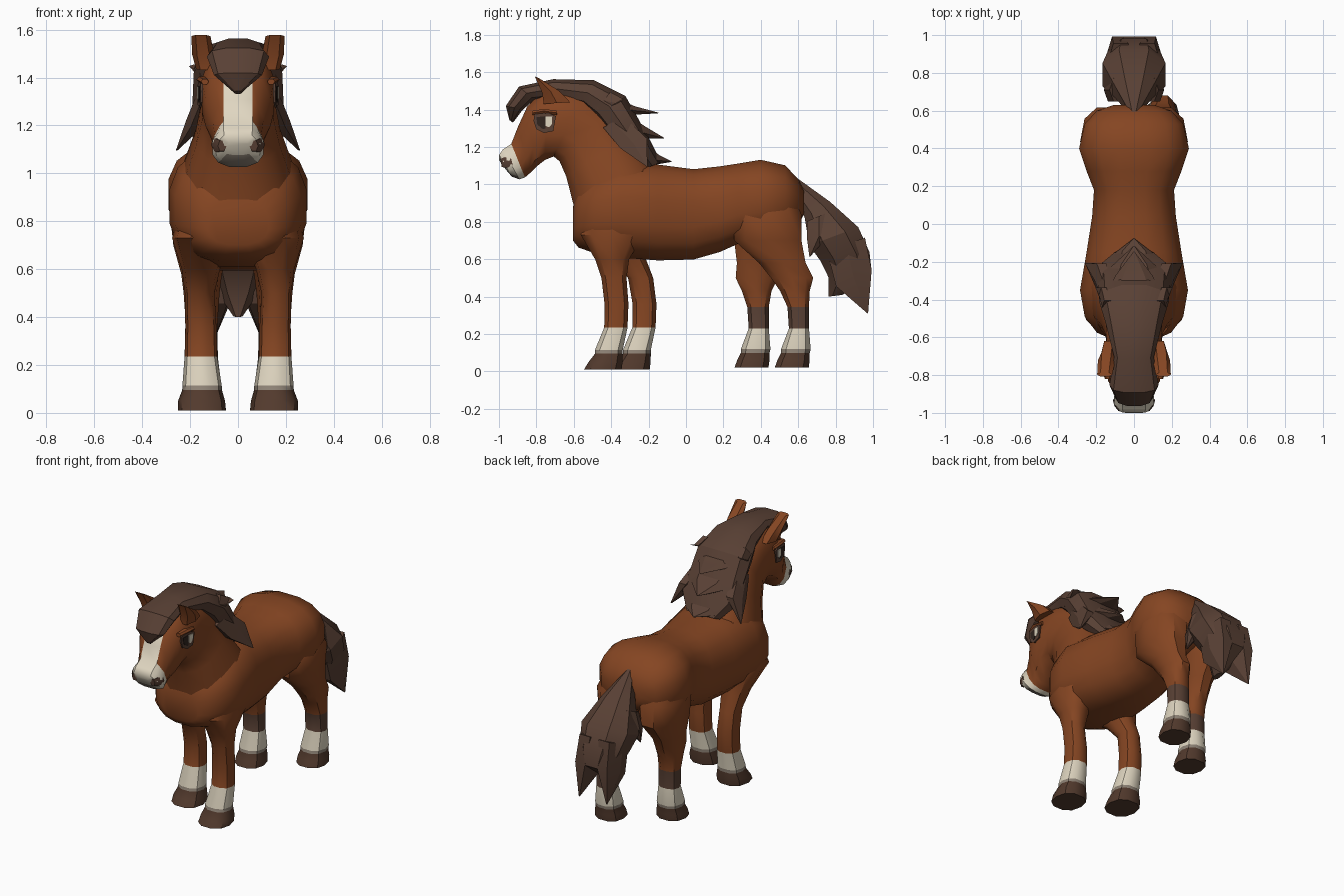
import bpy, bmesh, math
from mathutils import Vector


def material(name, rgb):
    m = bpy.data.materials.new(name)
    m.diffuse_color = (*rgb, 1)
    return m


COAT, HAIR, HOOF, WHITE, GREY, DARK = range(6)
MATS = [material("chestnut coat", (0.235, 0.06, 0.016)),
        material("dark brown hair", (0.1, 0.052, 0.035)),
        material("hoof brown", (0.085, 0.042, 0.026)),
        material("cream white", (0.74, 0.67, 0.53)),
        material("warm grey", (0.27, 0.225, 0.18)),
        material("eye dark", (0.03, 0.018, 0.013))]


def spow(v, p):
    return math.copysign(abs(v) ** p, v)


def finish(name, bm, angle):
    bmesh.ops.recalc_face_normals(bm, faces=bm.faces)
    me = bpy.data.meshes.new(name)
    bm.to_mesh(me)
    bm.free()
    for m in MATS:
        me.materials.append(m)
    ob = bpy.data.objects.new(name, me)
    bpy.context.collection.objects.link(ob)
    bpy.ops.object.select_all(action='DESELECT')
    ob.select_set(True)
    bpy.context.view_layer.objects.active = ob
    bpy.ops.object.shade_smooth_by_angle(angle=math.radians(angle))
    return ob


def loft(name, rings, mat=COAT, n=12, power=0.85, angle=38, rule=None, strip=None):
    """Skin rings (y, z of one edge, y, z of the other edge, half width, centre x).
    strip = (first ring, half width) sets the width of the face along the top."""
    bm = bmesh.new()
    loops = []
    for i, (ay, az, by, bz, w, x) in enumerate(rings):
        c = Vector((x, (ay + by) / 2, (az + bz) / 2))
        h = Vector((0, (by - ay) / 2, (bz - az) / 2))
        loop = []
        for k in range(n):
            t = 2 * math.pi * (k + 0.5) / n
            p = c + h * spow(math.cos(t), power)
            p.x += w * spow(math.sin(t), power)
            if strip and i >= strip[0] and k in (0, n - 1):
                p.x = math.copysign(min(strip[1], w * 0.62), math.sin(t))
            loop.append(bm.verts.new(p))
        loops.append(loop)
    for i in range(len(loops) - 1):
        for k in range(n):
            j = (k + 1) % n
            f = bm.faces.new((loops[i][k], loops[i][j], loops[i + 1][j], loops[i + 1][k]))
            f.material_index = rule(i, k) if rule else mat
    for loop, i in ((loops[0], 0), (loops[-1], len(loops) - 2)):
        f = bm.faces.new(loop)
        f.material_index = rule(i, 0) if rule else mat
    return finish(name, bm, angle)


def plate(name, pts, x, slope, mat, side, depth=0.009):
    """Thin polygon on the side of the head; its x follows the taper in y."""
    bm = bmesh.new()
    f = bm.faces.new([bm.verts.new((side * (x + slope * (y + 0.76)), y, z)) for y, z in pts])
    r = bmesh.ops.extrude_face_region(bm, geom=[f])
    for v in r["geom"]:
        if isinstance(v, bmesh.types.BMVert):
            v.co.x += side * depth
    for f in bm.faces:
        f.material_index = mat
    finish(name, bm, 30)


# Torso: y, belly height, back height, half width
torso = [(-0.605, 0.70, 0.88, 0.13), (-0.575, 0.66, 0.98, 0.20), (-0.49, 0.63, 1.06, 0.265),
         (-0.35, 0.605, 1.12, 0.29), (-0.15, 0.59, 1.11, 0.255), (0.04, 0.595, 1.085, 0.225),
         (0.18, 0.635, 1.10, 0.215), (0.28, 0.68, 1.115, 0.255), (0.40, 0.69, 1.135, 0.295),
         (0.53, 0.74, 1.105, 0.265), (0.60, 0.78, 1.03, 0.20), (0.63, 0.84, 0.97, 0.11)]
loft("torso", [(y, a, y, b, w, 0) for y, a, b, w in torso], n=16, power=0.78)

# Neck and head in one skin: throat edge, crest edge, half width
neck = [(-0.57, 0.74, -0.12, 1.02, 0.25, 0), (-0.61, 0.90, -0.20, 1.13, 0.23, 0),
        (-0.645, 1.04, -0.30, 1.26, 0.18, 0), (-0.68, 1.12, -0.39, 1.41, 0.155, 0),
        (-0.71, 1.145, -0.54, 1.50, 0.15, 0), (-0.755, 1.125, -0.74, 1.53, 0.155, 0),
        (-0.80, 1.09, -0.85, 1.42, 0.14, 0), (-0.83, 1.06, -0.90, 1.31, 0.11, 0),
        (-0.86, 1.035, -0.935, 1.22, 0.10, 0), (-0.89, 1.025, -0.98, 1.19, 0.11, 0),
        (-0.93, 1.04, -1.00, 1.16, 0.095, 0), (-0.96, 1.075, -1.00, 1.13, 0.06, 0)]


def face_paint(i, k):
    if i >= 8:                                   # muzzle, with grey chin
        return GREY if k in (4, 5, 6) and i >= 9 else WHITE
    return WHITE if i >= 5 and k == 11 else COAT  # blaze


loft("neck_and_head", neck, n=12, power=0.8, rule=face_paint, strip=(5, 0.06))

for side, tag in ((1, "right"), (-1, "left")):
    # Ears
    loft(tag + "_ear", [(-0.77, 1.43, -0.61, 1.44, 0.04, side * 0.135),
                        (-0.775, 1.49, -0.67, 1.50, 0.046, side * 0.145),
                        (-0.81, 1.578, -0.785, 1.568, 0.04, side * 0.155)], n=6)
    # Eyes: dark socket, pupil, cream white, coat-coloured lid
    plate(tag + "_eye", [(-0.815, 1.34), (-0.80, 1.295), (-0.76, 1.275), (-0.71, 1.285),
                         (-0.695, 1.365), (-0.74, 1.385), (-0.81, 1.375)],
          0.153, 0.12, HAIR, side)
    plate(tag + "_pupil", [(-0.80, 1.36), (-0.795, 1.32), (-0.765, 1.295), (-0.752, 1.30),
                           (-0.752, 1.365)], 0.16, 0.12, DARK, side, 0.005)
    plate(tag + "_eye_white", [(-0.752, 1.362), (-0.752, 1.315), (-0.735, 1.305),
                               (-0.718, 1.32), (-0.715, 1.362)], 0.161, 0.12, WHITE, side, 0.005)
    loft(tag + "_eyelid", [(-0.82, 1.37, -0.82, 1.395, 0.016, side * 0.138),
                           (-0.76, 1.38, -0.76, 1.405, 0.024, side * 0.15),
                           (-0.69, 1.37, -0.69, 1.395, 0.016, side * 0.15)], n=6)
    # Nostrils
    loft(tag + "_nostril", [(-0.985, 1.09, -0.992, 1.14, 0.018, side * 0.066),
                            (-0.955, 1.085, -0.97, 1.15, 0.02, side * 0.084),
                            (-0.925, 1.10, -0.935, 1.14, 0.012, side * 0.10)], HAIR, n=6)

# Legs: height, front y, back y, centre x, half width, share of the stride offset
front = [(0.01, -0.55, -0.34, 0.15, 0.1, 1), (0.05, -0.525, -0.335, 0.152, 0.098, 1),
         (0.095, -0.49, -0.335, 0.15, 0.083, 1), (0.115, -0.49, -0.335, 0.15, 0.082, 1),
         (0.235, -0.44, -0.31, 0.155, 0.068, 1), (0.36, -0.438, -0.305, 0.155, 0.065, 1),
         (0.50, -0.455, -0.315, 0.16, 0.062, 0.95), (0.60, -0.49, -0.30, 0.155, 0.08, 0.6),
         (0.73, -0.57, -0.22, 0.15, 0.125, 0), (0.92, -0.50, -0.25, 0.12, 0.10, 0)]
hind = [(0.02, 0.47, 0.66, 0.15, 0.092, 1), (0.06, 0.485, 0.665, 0.15, 0.09, 1),
        (0.1, 0.505, 0.665, 0.15, 0.078, 1), (0.12, 0.505, 0.67, 0.15, 0.08, 1),
        (0.23, 0.548, 0.66, 0.152, 0.068, 1), (0.345, 0.54, 0.66, 0.152, 0.066, 1),
        (0.43, 0.50, 0.665, 0.152, 0.07, 0.95), (0.50, 0.45, 0.685, 0.152, 0.075, 0.88),
        (0.58, 0.385, 0.645, 0.152, 0.085, 0.55), (0.70, 0.25, 0.625, 0.15, 0.12, 0),
        (0.84, 0.25, 0.625, 0.145, 0.14, 0), (1.0, 0.33, 0.55, 0.12, 0.09, 0)]


def leg(name, rows, side, dy, socks):
    def paint(i, k):
        return socks[i] if i < len(socks) else COAT
    loft(name, [(a + dy * s, z, b + dy * s, z, w, side * x) for z, a, b, x, w, s in rows],
         n=10, rule=paint)


SOCKS = [HOOF, HOOF, GREY, WHITE]
leg("right_front_leg", front, 1, 0, SOCKS)
leg("left_front_leg", front, -1, 0.15, SOCKS)
leg("right_hind_leg", hind, 1, 0, SOCKS + [HAIR])
leg("left_hind_leg", hind, -1, -0.215, SOCKS + [HAIR])

# Mane from forelock to withers
mane = [(-0.925, 1.33, -0.945, 1.345, 0.015, 0), (-0.87, 1.40, -0.965, 1.42, 0.10, 0),
        (-0.81, 1.45, -0.895, 1.525, 0.13, 0), (-0.70, 1.46, -0.71, 1.565, 0.105, 0),
        (-0.56, 1.42, -0.49, 1.56, 0.15, 0), (-0.50, 1.36, -0.32, 1.475, 0.185, 0),
        (-0.40, 1.24, -0.25, 1.35, 0.19, 0), (-0.31, 1.15, -0.18, 1.22, 0.20, 0),
        (-0.23, 1.08, -0.13, 1.12, 0.12, 0)]
loft("mane", mane, HAIR, n=10, angle=30)


# Pointed hair locks: root ring, middle ring, tip point
def lock(name, root, mid, tip):
    x, y, z = tip
    loft(name, [root, mid, (y, z, y + 0.004, z + 0.004, 0.004, x)], HAIR, n=6, angle=25)


lock("upper_mane_lock", (-0.42, 1.37, -0.36, 1.46, 0.15, 0),
     (-0.28, 1.37, -0.27, 1.42, 0.10, 0), (0, -0.15, 1.38))
lock("middle_mane_lock", (-0.36, 1.24, -0.28, 1.36, 0.16, 0),
     (-0.24, 1.24, -0.21, 1.31, 0.12, 0), (0, -0.12, 1.245))
lock("lower_mane_lock", (-0.30, 1.10, -0.22, 1.22, 0.15, 0),
     (-0.18, 1.10, -0.14, 1.16, 0.11, 0), (0, -0.08, 1.12))
for s, tag in ((1, "right"), (-1, "left")):
    lock(tag + "_mane_flap", (-0.45, 1.30, -0.33, 1.37, 0.04, s * 0.13),
         (-0.36, 1.19, -0.20, 1.25, 0.045, s * 0.172), (s * 0.255, -0.21, 1.095))
    lock(tag + "_mane_tuft", (-0.48, 1.40, -0.40, 1.50, 0.03, s * 0.14),
         (-0.42, 1.41, -0.33, 1.46, 0.025, s * 0.16), (s * 0.20, -0.34, 1.445))
    # Outer tail locks
    lock(tag + "_tail_lock", (0.74, 0.64, 0.97, 0.72, 0.07, s * 0.07),
         (0.79, 0.45, 1.005, 0.55, 0.065, s * 0.08), (s * 0.10, 0.97, 0.31))
    lock(tag + "_tail_side_lock", (0.64, 0.80, 0.78, 0.86, 0.05, s * 0.08),
         (0.64, 0.70, 0.78, 0.74, 0.05, s * 0.11), (s * 0.13, 0.66, 0.61))

# Tail
loft("tail", [(0.57, 0.96, 0.59, 1.04, 0.02, 0), (0.63, 0.82, 0.775, 0.91, 0.11, 0),
              (0.65, 0.67, 0.93, 0.775, 0.178, 0), (0.71, 0.59, 0.99, 0.64, 0.15, 0),
              (0.755, 0.50, 1.0, 0.54, 0.10, 0), (0.76, 0.40, 0.84, 0.41, 0.02, 0)],
     HAIR, n=8, angle=30)
